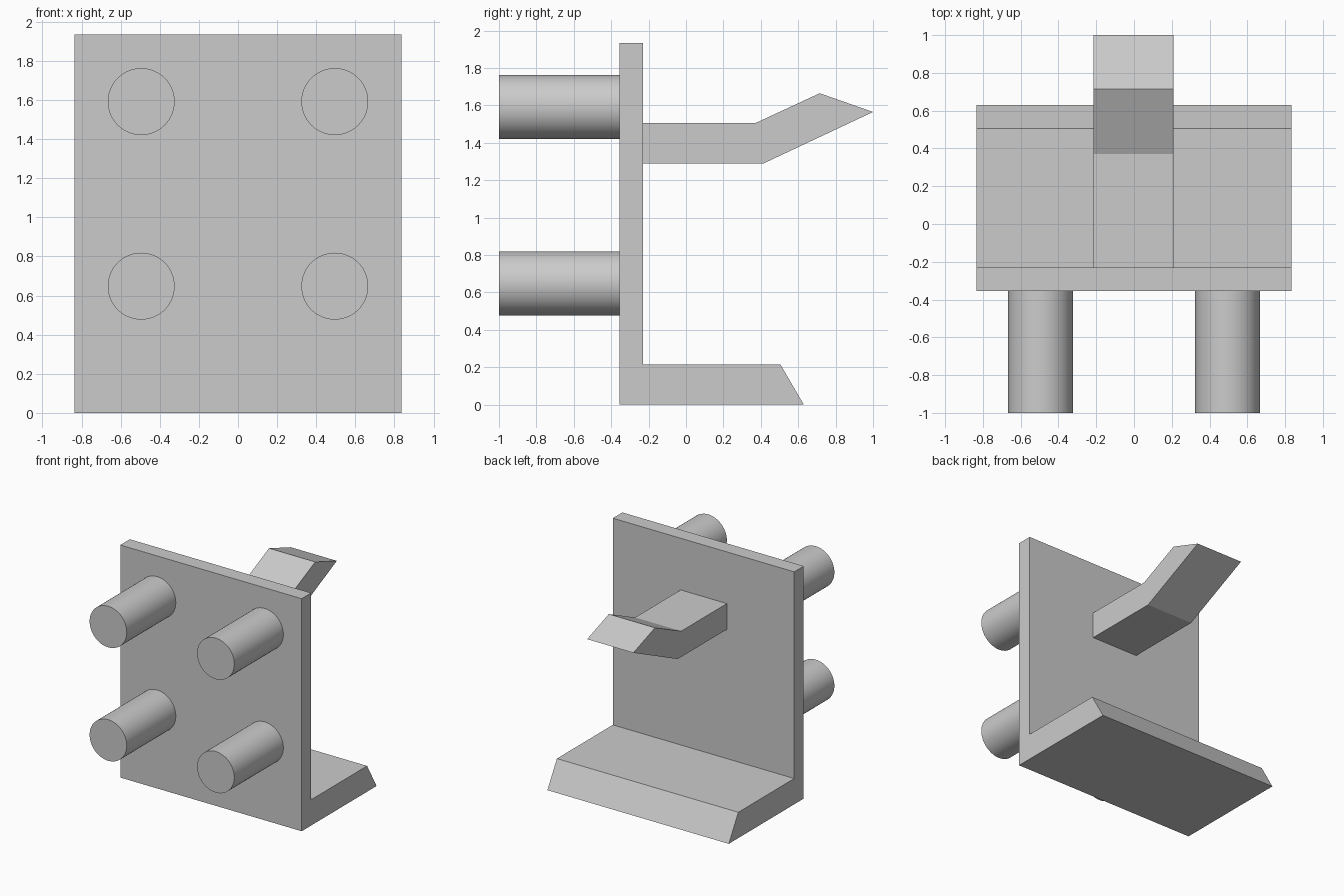
import bpy
import bmesh
from math import pi

cube = bpy.data.objects.get("Cube")
if cube:
    bpy.data.objects.remove(cube, do_unlink=True)

gray = bpy.data.materials.new("plain_gray")
gray.use_nodes = True
gray.diffuse_color = (0.6, 0.6, 0.6, 1)
gray.node_tree.nodes["Principled BSDF"].inputs["Base Color"].default_value = gray.diffuse_color


def extrude_profile(name, profile, x0, x1):
    """Extrude a (y, z) side profile along x."""
    bm = bmesh.new()
    face = bm.faces.new([bm.verts.new((x0, y, z)) for y, z in profile])
    geom = bmesh.ops.extrude_face_region(bm, geom=[face])["geom"]
    moved = [v for v in geom if isinstance(v, bmesh.types.BMVert)]
    bmesh.ops.translate(bm, verts=moved, vec=(x1 - x0, 0, 0))
    bmesh.ops.recalc_face_normals(bm, faces=bm.faces)
    mesh = bpy.data.meshes.new(name)
    bm.to_mesh(mesh)
    bm.free()
    mesh.materials.append(gray)
    obj = bpy.data.objects.new(name, mesh)
    bpy.context.collection.objects.link(obj)


# L-shaped back plate with a bevelled foot
extrude_profile("plate_and_foot", [
    (-0.355, 0), (0.63, 0), (0.505, 0.215), (-0.23, 0.215),
    (-0.23, 1.935), (-0.355, 1.935)], -0.835, 0.835)

# Bent hook with a pointed tip
extrude_profile("hook", [
    (-0.23, 1.29), (0.415, 1.29), (1.0, 1.565), (0.715, 1.665),
    (0.37, 1.505), (-0.23, 1.505)], -0.215, 0.21)

# Four round pegs on the front
for side, x in (("right", -0.495), ("left", 0.495)):
    for level, z in (("lower", 0.648), ("upper", 1.592)):
        bpy.ops.mesh.primitive_cylinder_add(
            vertices=64, radius=0.171, depth=0.645,
            location=(x, -0.6775, z), rotation=(pi / 2, 0, 0))
        peg = bpy.context.object
        peg.name = f"{level}_{side}_peg"
        peg.data.materials.append(gray)
        bpy.ops.object.shade_smooth_by_angle()
